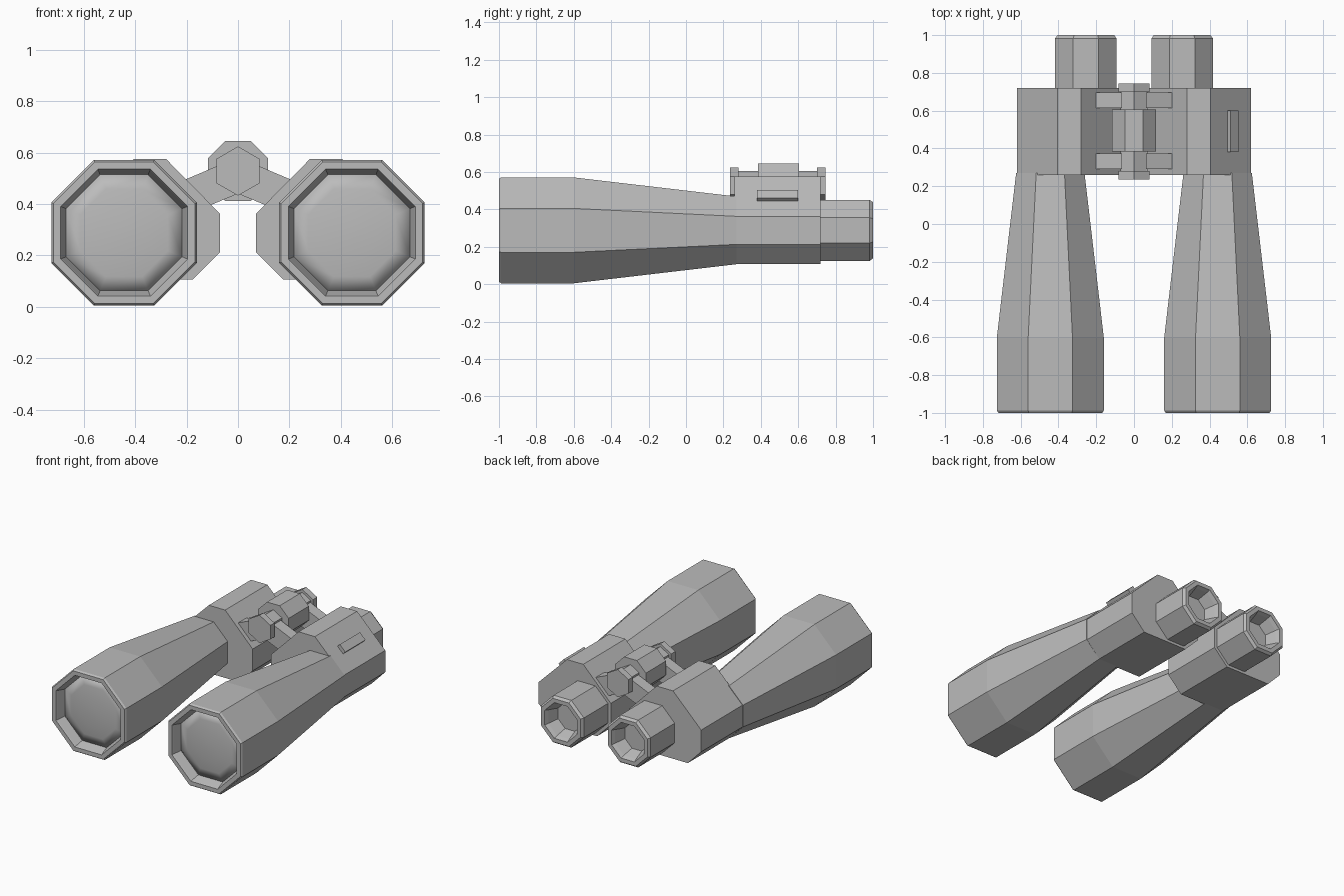
import bpy, bmesh, math

cube = bpy.data.objects.get("Cube")
if cube:
    bpy.data.objects.remove(cube)

grey = bpy.data.materials.new("plain_grey")
grey.use_nodes = True
grey.diffuse_color = (0.5, 0.5, 0.5, 1)
grey.node_tree.nodes["Principled BSDF"].inputs["Base Color"].default_value = grey.diffuse_color

AXIS_Z = 0.288     # height of the optical axes
HINGE_Z = 0.528    # height of the hinge pin


def loft(name, rings, smooth=False):
    """Skin a list of closed (x, y, z) rings and cap both ends."""
    bm = bmesh.new()
    loops = [[bm.verts.new(p) for p in ring] for ring in rings]
    for a, b in zip(loops, loops[1:]):
        for i in range(len(a)):
            j = (i + 1) % len(a)
            bm.faces.new((a[i], a[j], b[j], b[i]))
    bm.faces.new(loops[0])
    bm.faces.new(loops[-1])
    bmesh.ops.recalc_face_normals(bm, faces=bm.faces)
    for f in bm.faces:
        f.smooth = smooth
    mesh = bpy.data.meshes.new(name)
    bm.to_mesh(mesh)
    bm.free()
    mesh.materials.append(grey)
    obj = bpy.data.objects.new(name, mesh)
    bpy.context.collection.objects.link(obj)
    return obj


def tube(name, x, z, stations, sides=8, smooth=False):
    """Polygonal tube along y from (y, apothem) stations, flat side facing +x."""
    rings = []
    for y, apothem in stations:
        r = apothem / math.cos(math.pi / sides)
        angles = [(i + 0.5) * math.tau / sides for i in range(sides)]
        rings.append([(x + r * math.cos(t), y, z + r * math.sin(t)) for t in angles])
    return loft(name, rings, smooth)


def prism(name, profile, y0, y1):
    """Extrude an (x, z) profile along y."""
    return loft(name, [[(x, y, z) for x, z in profile] for y in (y0, y1)])


for side, s in (("left", 1), ("right", -1)):
    # Objective barrel with a recessed front rim
    tube(side + "_barrel", s * 0.443, AXIS_Z,
         [(-0.93, 0.225), (-0.99, 0.243), (-1, 0.247), (-1, 0.275),
          (-0.988, 0.283), (-0.6, 0.283), (0.27, 0.181)])

    # Gently domed front lens
    tube(side + "_front_lens", s * 0.443, AXIS_Z,
         [(-0.92, 0.226), (-0.932, 0.226), (-0.942, 0.17), (-0.949, 0.1), (-0.952, 0.03)],
         smooth=True)

    # Prism housing
    profile = [(0.62, 0.362), (0.405, 0.575), (0.28, 0.575), (0.07, 0.362),
               (0.07, 0.212), (0.175, 0.107), (0.518, 0.107), (0.62, 0.212)]
    prism(side + "_housing", [(s * x, z) for x, z in profile], 0.26, 0.72)

    # Eyepiece with a funnel-shaped recess
    tube(side + "_eyepiece", s * 0.255, AXIS_Z,
         [(0.7, 0.163), (0.982, 0.163), (1, 0.15), (1, 0.123), (0.975, 0.113), (0.9, 0.09)])

    # Sloping arms joining housing and hinge
    arm = [(0, 0.582), (0.24, 0.48), (0.24, 0.34), (0, 0.44)]
    for end, y in (("front", 0.29), ("rear", 0.613)):
        prism(f"{side}_{end}_arm", [(s * x, z) for x, z in arm], y, y + 0.082)

# Hinge pin, end caps and focus wheel
tube("hinge_pin", 0, HINGE_Z, [(0.25, 0.066), (0.73, 0.066)], sides=6)
for end, y in (("front", 0.235), ("rear", 0.7)):
    tube(end + "_hinge_cap", 0, HINGE_Z, [(y, 0.083), (y + 0.045, 0.083)], sides=6)
tube("focus_wheel", 0, HINGE_Z, [(0.385, 0.117), (0.605, 0.117)])

# Small raised button on the left housing slope
button = [(0.48, 0.473), (0.511, 0.504), (0.553, 0.462), (0.522, 0.431)]
prism("side_button", button, 0.38, 0.6)
